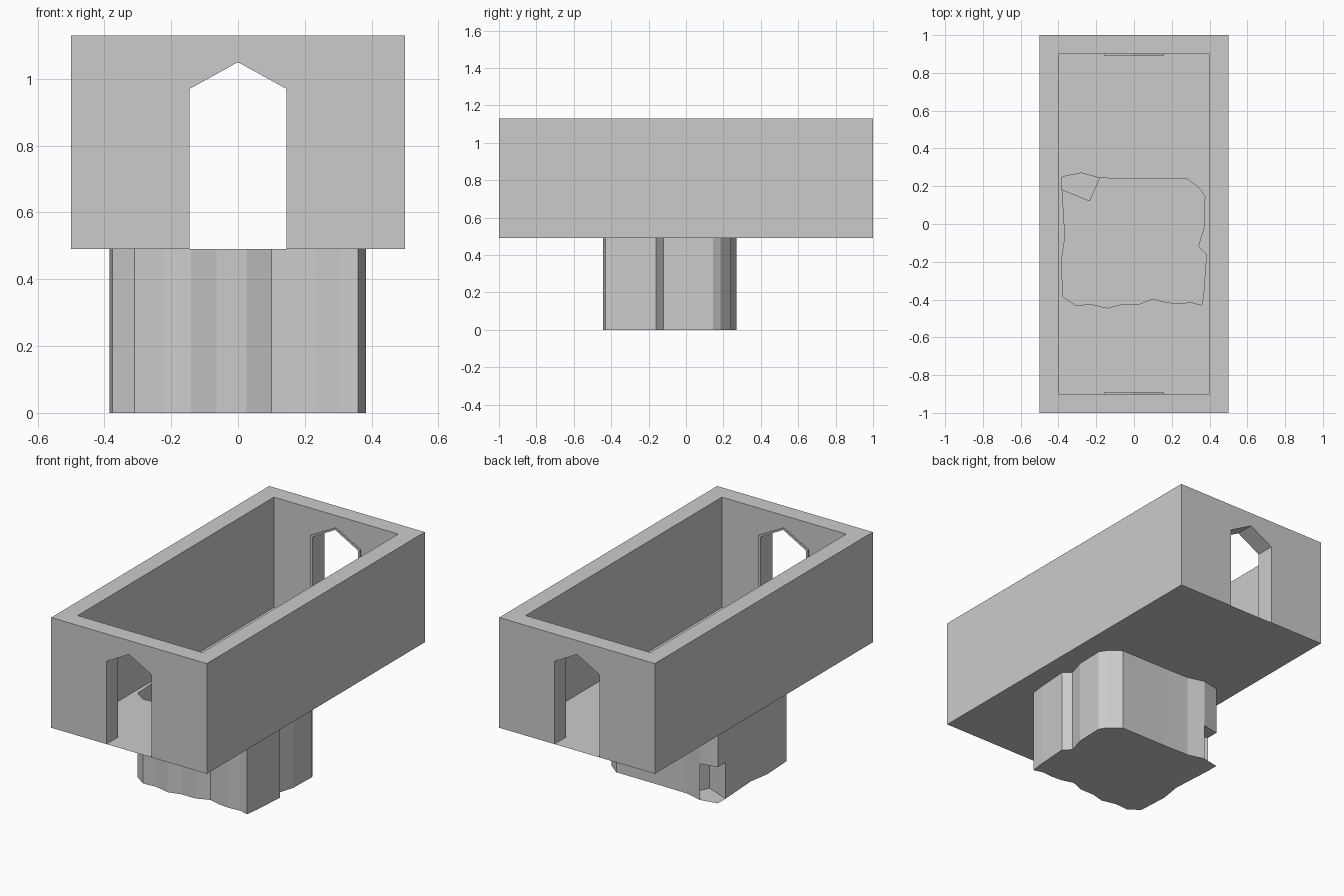
import bpy, bmesh

if "Cube" in bpy.data.objects:
    bpy.data.objects.remove(bpy.data.objects["Cube"])

FLOOR_Z, TOP_Z, NICHE_Z = 0.49, 1.13, 0.21


def finish(name, bm, weld=True):
    if weld:
        bmesh.ops.remove_doubles(bm, verts=bm.verts, dist=0.0005)
    bmesh.ops.recalc_face_normals(bm, faces=bm.faces)
    mesh = bpy.data.meshes.new(name)
    bm.to_mesh(mesh)
    bm.free()
    obj = bpy.data.objects.new(name, mesh)
    bpy.context.collection.objects.link(obj)
    return obj


def face(bm, pts):
    return bm.faces.new([bm.verts.new(p) for p in pts])


def wall(bm, a, b, z0, z1):
    face(bm, [(*a, z0), (*b, z0), (*b, z1), (*a, z1)])


def rect(x, y):
    return [(-x, -y), (x, -y), (x, y), (-x, y)]


def prism_y(name, profile, y0, y1):
    bm = bmesh.new()
    f = face(bm, [(x, y0, z) for x, z in profile])
    out = bmesh.ops.extrude_face_region(bm, geom=[f])
    for v in out["geom"]:
        if isinstance(v, bmesh.types.BMVert):
            v.co.y = y1
    # extrude_face_region may drop the starting cap, so restore it
    bmesh.ops.holes_fill(bm, edges=[e for e in bm.edges if e.is_boundary])
    return finish(name, bm)


# Upper room walls: open rectangular ring
outer, inner = rect(0.5, 1.0), rect(0.4, 0.9)
bm = bmesh.new()
for i in range(4):
    j = (i + 1) % 4
    wall(bm, outer[i], outer[j], FLOOR_Z, TOP_Z)
    wall(bm, inner[i], inner[j], FLOOR_Z, TOP_Z)
    for z in (FLOOR_Z, TOP_Z):
        face(bm, [(*outer[i], z), (*outer[j], z), (*inner[j], z), (*inner[i], z)])
walls = finish("room_walls", bm)

# Pointed doorway cut through both ends
door = [(-0.145, 0.3), (0.145, 0.3), (0.145, 0.97), (0, 1.05), (-0.145, 0.97)]
cutter = prism_y("doorway_cutter", door, -1.3, 1.3)
mod = walls.modifiers.new("doorways", "BOOLEAN")
mod.operation, mod.solver, mod.object = "DIFFERENCE", "EXACT", cutter
bpy.context.view_layer.update()
cut = bpy.data.meshes.new_from_object(
    walls.evaluated_get(bpy.context.evaluated_depsgraph_get()))
walls.modifiers.clear()
walls.data = cut
bpy.data.objects.remove(cutter)

# Open the walls' underside; the floor sheet closes it
bm = bmesh.new()
bm.from_mesh(cut)
under = [f for f in bm.faces if all(abs(v.co.z - FLOOR_Z) < 1e-4 for v in f.verts)]
bmesh.ops.delete(bm, geom=under, context="FACES_ONLY")
bm.to_mesh(cut)
bm.free()

# Thin raised door frames on the inner faces
frame = [(-0.16, FLOOR_Z), (-0.16, 0.975), (0, 1.06), (0.16, 0.975), (0.16, FLOOR_Z),
         (0.145, FLOOR_Z), (0.145, 0.97), (0, 1.05), (-0.145, 0.97), (-0.145, FLOOR_Z)]
for name, s in (("front_door_frame", -1), ("back_door_frame", 1)):
    prism_y(name, frame, s * 0.9, s * 0.892)

# Irregular outline of the lower cave, starting at the corner opening
cave = [(-0.38, 0.18), (-0.38, 0.25), (-0.28, 0.27), (-0.18, 0.243), (-0.02, 0.24),
        (0.28, 0.24), (0.35, 0.185), (0.375, 0.145), (0.37, -0.02), (0.34, -0.12),
        (0.383, -0.16), (0.37, -0.35), (0.36, -0.43), (0.305, -0.415), (0.23, -0.42),
        (0.17, -0.415), (0.10, -0.395), (0.025, -0.425), (-0.065, -0.425),
        (-0.14, -0.445), (-0.225, -0.425), (-0.31, -0.43), (-0.375, -0.385),
        (-0.385, -0.2), (-0.365, -0.07)]

# Room floor with a hole over the cave
bm = bmesh.new()
edges = []
for loop in (outer, cave):
    vs = [bm.verts.new((x, y, FLOOR_Z)) for x, y in loop]
    edges += [bm.edges.new((vs[i], vs[(i + 1) % len(vs)])) for i in range(len(vs))]
bmesh.ops.triangle_fill(bm, use_beauty=True, edges=edges, normal=(0, 0, 1))
finish("room_floor", bm)

# Cave shell: walls and base, open above, with a low corner opening
bm = bmesh.new()
face(bm, [(x, y, 0) for x, y in cave])
for i, a in enumerate(cave):
    wall(bm, a, cave[(i + 1) % len(cave)], NICHE_Z if i < 2 else 0, FLOOR_Z)
finish("cave_shell", bm)

# Corner niche: two inner walls and a ceiling
back = (-0.235, 0.12)
bm = bmesh.new()
wall(bm, cave[0], back, 0, NICHE_Z)
wall(bm, back, cave[3], 0, NICHE_Z)
face(bm, [(x, y, NICHE_Z) for x, y in cave[:4] + [back]])
finish("corner_niche", bm)
